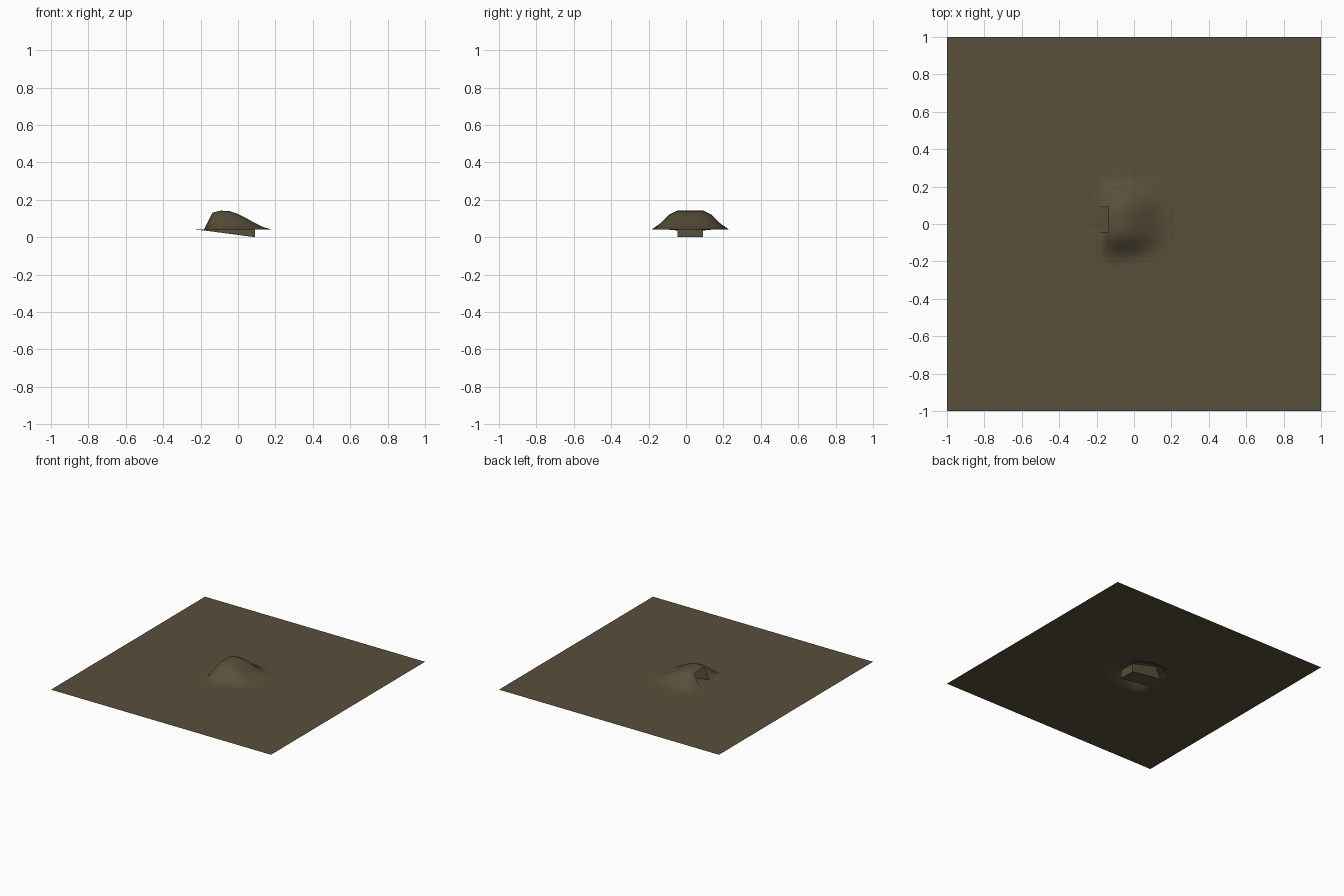
import bpy, bmesh, math

if "Cube" in bpy.data.objects:
    bpy.data.objects.remove(bpy.data.objects["Cube"])

N = 44                 # grid cells per side
S = 2 / N              # cell size
GROUND, PEAK = 0.04, 0.102
Y0, Y1 = -S, 2 * S     # burrow width
X_OUT, X_IN = -4 * S, -3 * S   # mouth: foot and brow
X_END = 2 * S          # back wall of the tunnel

soil = bpy.data.materials.new("soil_brown")
soil.diffuse_color = (0.10, 0.08, 0.043, 1)
soil.use_nodes = True
soil.node_tree.nodes["Principled BSDF"].inputs["Base Color"].default_value = soil.diffuse_color


def make_object(name, bm):
    mesh = bpy.data.meshes.new(name)
    bm.to_mesh(mesh)
    bm.free()
    mesh.materials.append(soil)
    obj = bpy.data.objects.new(name, mesh)
    bpy.context.collection.objects.link(obj)
    return obj


def height(x, y):
    """Mound: flat ridge, smooth fall to the sides and back, steep front."""
    dy = max(Y0 - y, y - Y1, 0) / 0.15
    dx = max(x + 0.072, 0) / 0.27
    t = max(0, 1 - math.hypot(dx, dy))
    f = t * t * (3 - 2 * t)
    if x < X_OUT + S / 2:
        f = 0
        if abs(x - X_OUT) < S / 2 and Y0 - 1e-4 < y < Y1 + 1e-4:
            return GROUND - 0.004
    elif x < X_IN + S / 2:
        f *= 0.9
    return GROUND + PEAK * f


# ground sheet with the mound raised and the mouth cut out
bm = bmesh.new()
bmesh.ops.create_grid(bm, x_segments=N, y_segments=N, size=1)
mouth = [f for f in bm.faces
         if X_OUT < f.calc_center_median().x < X_IN
         and Y0 < f.calc_center_median().y < Y1]
bmesh.ops.delete(bm, geom=mouth, context='FACES_ONLY')
for v in bm.verts:
    v.co.z = height(v.co.x, v.co.y)
for f in bm.faces:
    f.smooth = True
make_object("ground_mound", bm)

# tunnel sloping down from the mouth to a vertical back wall
bm = bmesh.new()
sections = [(X_OUT, GROUND - 0.004, X_IN, height(X_IN, 0)),
            (X_END, 0.0, X_END, 0.07)]
rings = []
for xb, zb, xt, zt in sections:
    rings.append([bm.verts.new(c) for c in
                  ((xb, Y0, zb), (xb, Y1, zb), (xt, Y1, zt), (xt, Y0, zt))])
a, b = rings
for i in range(4):
    j = (i + 1) % 4
    bm.faces.new((a[i], a[j], b[j], b[i]))
bm.faces.new(b)
bmesh.ops.recalc_face_normals(bm, faces=bm.faces)
bmesh.ops.reverse_faces(bm, faces=bm.faces)   # seen from inside
make_object("burrow_tunnel", bm)
